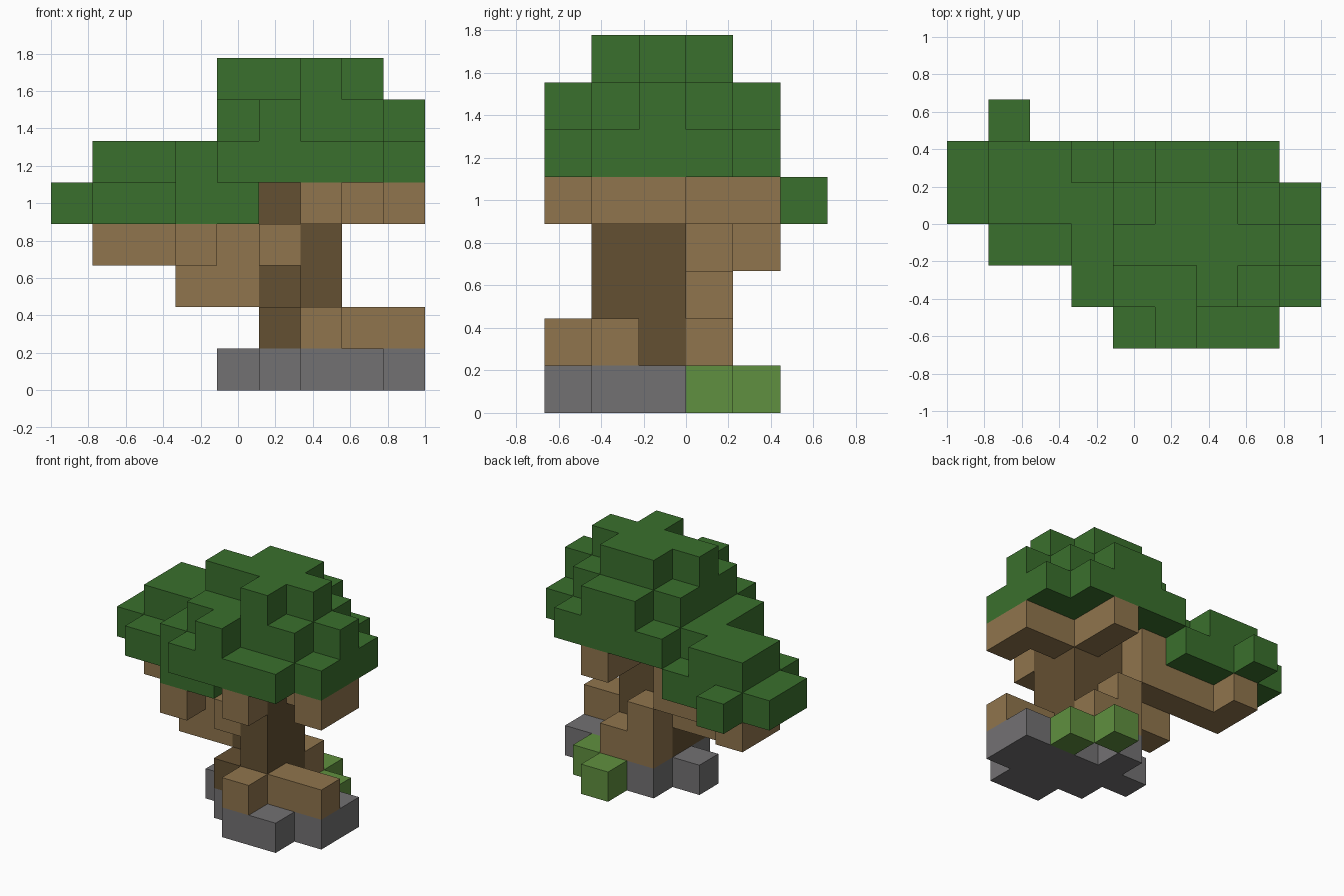
import bpy
import bmesh
from mathutils import Vector

cube = bpy.data.objects.get("Cube")
if cube:
    bpy.data.objects.remove(cube, do_unlink=True)

CELL = 2 / 9
ORIGIN = Vector((-1, -CELL * 3, 0))


def material(name, colour):
    mat = bpy.data.materials.new(name)
    mat.use_nodes = True
    mat.diffuse_color = (*colour, 1)
    bsdf = next(n for n in mat.node_tree.nodes if n.type == "BSDF_PRINCIPLED")
    bsdf.inputs["Base Color"].default_value = (*colour, 1)
    bsdf.inputs["Roughness"].default_value = 0.9
    return mat


leaf = material("leaf green", (0.042, 0.162, 0.026))
grass = material("grass green", (0.117, 0.279, 0.05))
bark = material("light bark", (0.279, 0.178, 0.074))
dark_bark = material("dark bark", (0.127, 0.08, 0.032))
stone = material("stone grey", (0.171, 0.165, 0.171))

# Part letter -> object name and material
PARTS = {
    "S": ("stone_base", stone),
    "G": ("grass_tufts", grass),
    "T": ("trunk", dark_bark),
    "R": ("roots", bark),
    "B": ("branches", bark),
    "L": ("foliage", leaf),
}

# Block plans from the ground up; rows run front to back, letters left to right
LAYERS = [
    # stones and grass
    ["......SS.", ".....SSSS", "....SSSSS", ".....S.G.", "......G.."],
    # roots around the foot of the trunk
    ["......R..", ".....TTRR", ".....TT..", ".....RR.."],
    # lower branch
    [".........", "......T..", "...BBTT..", ".....R..."],
    # long side branch
    [".........", "...B.BT..", "...BBTT..", ".BBBB....", ".B......."],
    # upper branches and low foliage
    ["......B..", "...LL.T.B", ".LLLLTTBB", "LLLLB.B..", "LLLL..B..",
     ".L......."],
    # broad crown
    ["....LLLL.", "...LLLLLL", "...LLLLLL", ".LLLLLLLL", ".LL.LLLL."],
    # upper crown
    [".....L...", "....LLLL.", "....LLLLL", "....LLLL.", ".....LL.."],
    # crown top
    [".........", "......L..", "....LLLL.", ".....LL.."],
]

cells = {
    (x, y, z): letter
    for z, rows in enumerate(LAYERS)
    for y, row in enumerate(rows)
    for x, letter in enumerate(row)
    if letter != "."
}

DIRECTIONS = [Vector(s * (a == i) for i in range(3))
              for a in range(3) for s in (-1, 1)]


def build_part(letter, name, mat):
    """Skin all cells of one part with their exposed square faces."""
    bm = bmesh.new()
    for pos, kind in cells.items():
        if kind != letter:
            continue
        centre = Vector(pos) + Vector((0.5, 0.5, 0.5))
        for d in DIRECTIONS:
            if tuple(int(p + q) for p, q in zip(pos, d)) in cells:
                continue
            u = Vector((d.z, d.x, d.y))
            v = d.cross(u)
            corners = (d + u + v, d - u + v, d - u - v, d + u - v)
            bm.faces.new([bm.verts.new(ORIGIN + (centre + c / 2) * CELL)
                          for c in corners])
    bmesh.ops.remove_doubles(bm, verts=bm.verts, dist=0.001)
    mesh = bpy.data.meshes.new(name)
    bm.to_mesh(mesh)
    bm.free()
    mesh.materials.append(mat)
    bpy.context.collection.objects.link(bpy.data.objects.new(name, mesh))


for letter, (name, mat) in PARTS.items():
    build_part(letter, name, mat)
